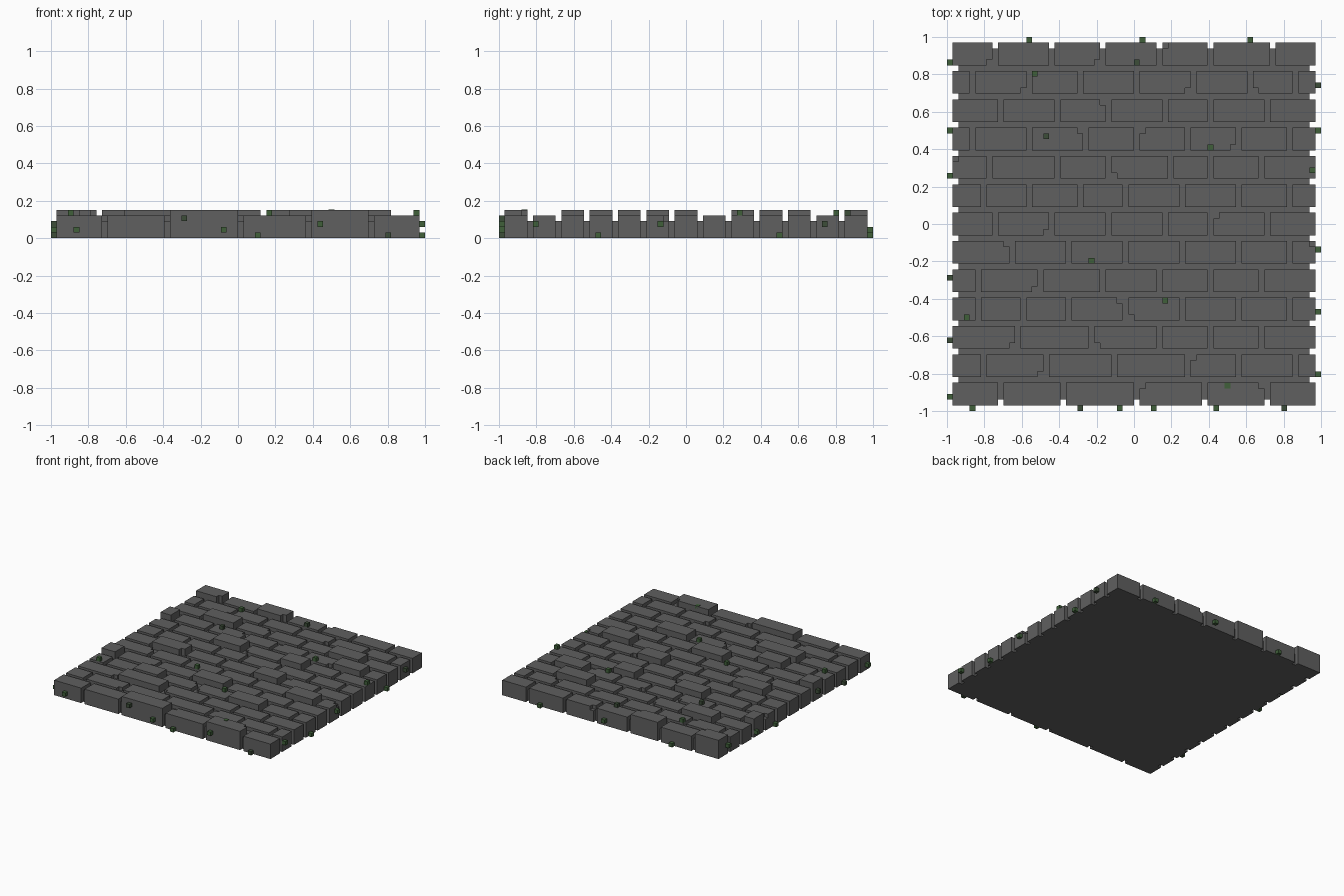
import bpy, bmesh

if "Cube" in bpy.data.objects:
    bpy.data.objects.remove(bpy.data.objects["Cube"], do_unlink=True)

U = 2 / 66  # one block unit


def material(name, rgb):
    m = bpy.data.materials.new(name)
    m.use_nodes = True
    m.diffuse_color = (*rgb, 1)
    m.node_tree.nodes["Principled BSDF"].inputs["Base Color"].default_value = (*rgb, 1)
    return m


STONE = material("dark_stone", (0.115, 0.115, 0.115))
MOSS = material("green_moss", (0.05, 0.115, 0.042))
DARK_MOSS = material("dark_moss", (0.045, 0.075, 0.04))


def prism(bm, outline, z0, z1):
    """Extrude a counter-clockwise outline, given in block units."""
    low = [bm.verts.new((x * U, y * U, z0 * U)) for x, y in outline]
    high = [bm.verts.new((x * U, y * U, z1 * U)) for x, y in outline]
    bm.faces.new(low[::-1])
    bm.faces.new(high)
    n = len(outline)
    for i in range(n):
        j = (i + 1) % n
        bm.faces.new((low[i], low[j], high[j], high[i]))


def rect(x0, y0, x1, y1):
    return [(x0, y0), (x1, y0), (x1, y1), (x0, y1)]


def notched(x0, y0, x1, y1, corner):
    """Rectangle with a one-unit square bitten out of one corner."""
    pts = rect(x0, y0, x1, y1)
    i = ("BL", "BR", "TR", "TL").index(corner)
    x, y = pts[i]
    sx = 1 if x == x0 else -1
    sy = 1 if y == y0 else -1
    along_x, along_y, inner = (x + sx, y), (x, y + sy), (x + sx, y + sy)
    bite = [along_y, inner, along_x] if i % 2 == 0 else [along_x, inner, along_y]
    return pts[:i] + bite + pts[i + 1:]


def finish(bm, name, mat):
    me = bpy.data.meshes.new(name)
    bm.to_mesh(me)
    bm.free()
    me.materials.append(mat)
    ob = bpy.data.objects.new(name, me)
    bpy.context.collection.objects.link(ob)
    return ob


# Mortar slab
bm = bmesh.new()
prism(bm, rect(-31, -31, 31, 31), 0, 3)
finish(bm, "mortar_slab", STONE)

# Joint positions per course, front to back
JOINTS = [
    (-24, -13, 0, 12, 23),
    (-27, -16, -4, 9, 18, 28),
    (-21, -8, 4, 13, 22),
    (-28, -20, -12, -2, 8, 18, 27),
    (-28, -17, -6, 4, 13, 22),
    (-22, -12, -2, 8, 18, 27),
    (-25, -15, -5, 5, 13, 23),
    (-27, -19, -10, -2, 8, 18, 27),
    (-26, -14, -5, 6, 13, 22),
    (-29, -19, -9, 0, 9, 18, 27),
    (-24, -14, -5, 5, 13, 23),
    (-29, -19, -10, 0, 10, 20, 28),
    (-25, -15, -6, 4, 13, 24),
]
# Taller bricks in each course
RAISED = {0: (2, 4), 2: (1,), 3: (2, 5), 4: (0, 3), 5: (5,), 6: (1, 4),
          8: (2, 4), 9: (0, 6), 10: (1, 5), 12: (0, 2)}
# Chipped corners: course -> brick -> corner
CHIPS = {
    0: {3: "TL", 4: "TR"}, 1: {1: "BR", 4: "TL"}, 2: {0: "BR", 2: "BL"},
    3: {3: "TR", 4: "BL"}, 4: {1: "BR"}, 5: {0: "TR", 6: "TR"},
    6: {1: "BR", 5: "TL"}, 8: {0: "TL", 3: "BL"},
    9: {2: "TR", 4: "TL", 5: "BR"}, 10: {2: "TR"},
    11: {1: "BR", 4: "BR", 6: "BL"}, 12: {0: "BR", 2: "BR", 4: "TL"},
}

# Brick courses
for row, joints in enumerate(JOINTS):
    bm = bmesh.new()
    y0 = -32 + 5 * row
    starts = [-32] + [j + 1 for j in joints]
    ends = list(joints) + [32]
    for i, (x0, x1) in enumerate(zip(starts, ends)):
        top = 5 if i in RAISED.get(row, ()) else 4
        corner = CHIPS.get(row, {}).get(i)
        if corner:
            prism(bm, rect(x0, y0, x1, y0 + 4), 0, 3)
            prism(bm, notched(x0, y0, x1, y0 + 4, corner), 3, top)
        else:
            prism(bm, rect(x0, y0, x1, y0 + 4), 0, top)
    finish(bm, f"brick_course_{row + 1}", STONE)


def tufts(name, spots, mat):
    bm = bmesh.new()
    for x, y, z in spots:
        prism(bm, rect(x, y, x + 1, y + 1), z, z + 1)
    finish(bm, name, mat)


# Moss cubes on the rim and on top
tufts("moss_front", [(-29, -33, 1), (-3, -33, 1), (3, -33, 0), (14, -33, 2)], MOSS)
tufts("moss_front_dark", [(-10, -33, 3), (26, -33, 0)], DARK_MOSS)
tufts("moss_back", [(-19, 32, 0), (1, 32, 1), (20, 32, 0)], MOSS)
tufts("moss_left", [(32, 16, 0), (32, -5, 2), (32, -16, 0), (32, -27, 2)], MOSS)
tufts("moss_left_dark", [(32, 24, 2)], DARK_MOSS)
tufts("moss_right", [(-33, 28, 2), (-33, 16, 1), (-33, 8, 0), (-33, -31, 1)], MOSS)
tufts("moss_right_dark", [(-33, -10, 2), (-33, -21, 0)], DARK_MOSS)
tufts("moss_top", [(-18, 26, 4), (13, 13, 4), (-8, -7, 4), (5, -14, 4),
                   (-30, -17, 4), (16, -29, 4.1), (31, 9, 4)], MOSS)
tufts("moss_top_dark", [(0, 28, 4), (-16, 15, 4)], DARK_MOSS)
